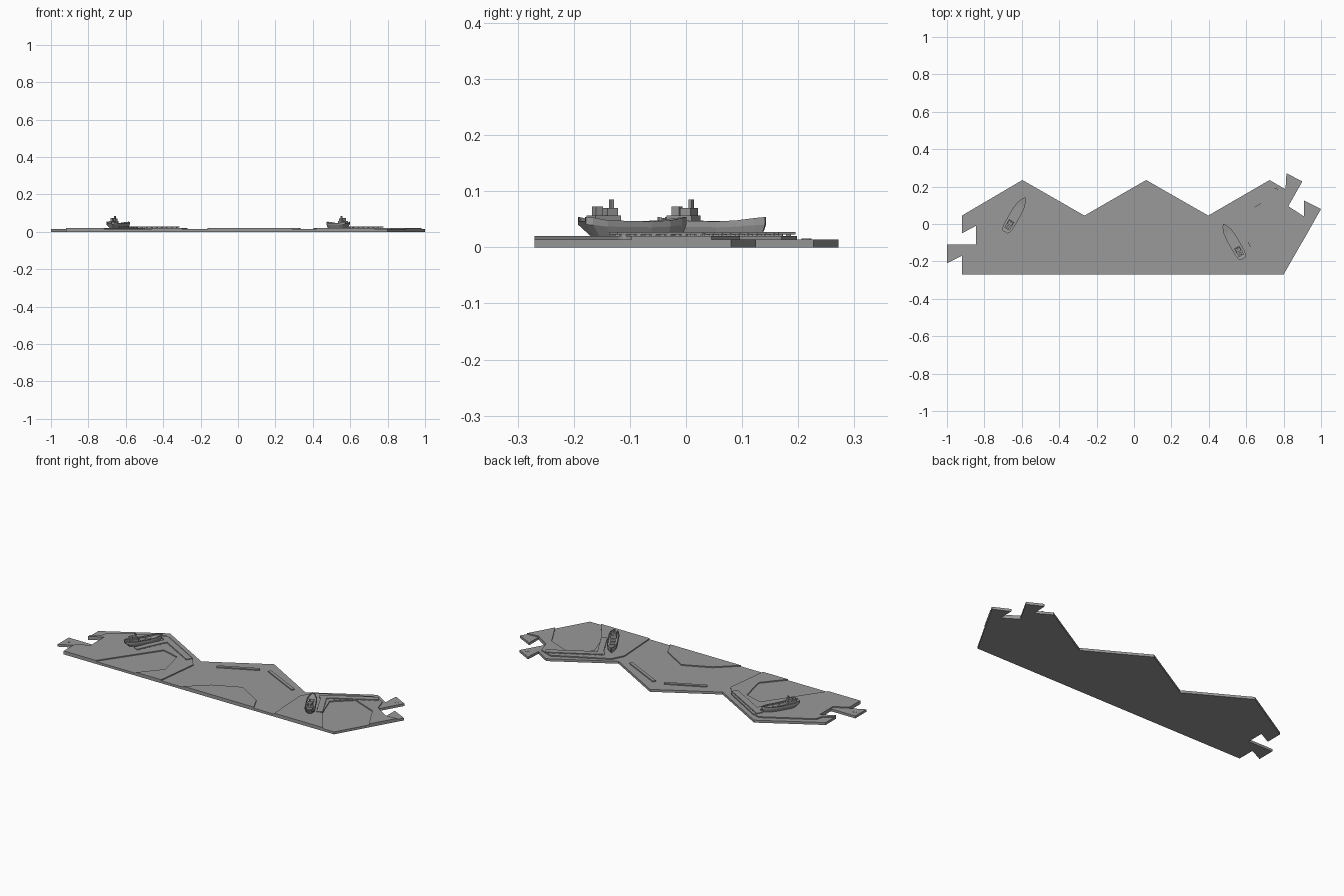
import bpy, bmesh, math
from mathutils import Vector, Matrix

if "Cube" in bpy.data.objects:
    bpy.data.objects.remove(bpy.data.objects["Cube"])

grey = bpy.data.materials.new("plain_grey")
grey.use_nodes = True
COLOUR = (0.32, 0.32, 0.32, 1)
grey.diffuse_color = COLOUR
grey.node_tree.nodes["Principled BSDF"].inputs["Base Color"].default_value = COLOUR

WATER, LAND, QUAY = 0.014, 0.02, 0.027


def finish(name, bm, matrix=None):
    bmesh.ops.recalc_face_normals(bm, faces=bm.faces)
    mesh = bpy.data.meshes.new(name)
    bm.to_mesh(mesh)
    bm.free()
    mesh.materials.append(grey)
    ob = bpy.data.objects.new(name, mesh)
    bpy.context.scene.collection.objects.link(ob)
    if matrix:
        ob.matrix_world = matrix
    return ob


def slab(name, outline, low, high):
    """Flat plate with the given outline."""
    bm = bmesh.new()
    face = bm.faces.new([bm.verts.new((x, y, low)) for x, y in outline])
    ext = bmesh.ops.extrude_face_region(bm, geom=[face])
    verts = [v for v in ext["geom"] if isinstance(v, bmesh.types.BMVert)]
    bmesh.ops.translate(bm, verts=verts, vec=(0, 0, high - low))
    return finish(name, bm)


def strip(name, a, b, width, low, high):
    """Straight bar between two points."""
    a, b = Vector(a), Vector(b)
    side = (b - a).normalized().orthogonal() * width / 2
    return slab(name, [a + side, b + side, b - side, a - side], low, high)


def box(bm, centre, size):
    m = Matrix.Translation(centre) @ Matrix.Diagonal((*size, 1))
    bmesh.ops.create_cube(bm, size=1, matrix=m)


# Base plate with zigzag coast and locking tabs
left_tab = [(-.92, -.17), (-1, -.21), (-1, -.11), (-.845, -.11), (-.845, -.01), (-.92, -.05)]
right_tab = [(.81, .185), (.815, .272), (.9, .227), (.825, .095), (.91, .04), (.91, .125), (1, .08)]
coast = [(-.92, .045), (-.597, .235), (-.265, .045), (.065, .235), (.397, .045), (.725, .235)]
slab("base_plate", [(.8, -.27), (-.92, -.27)] + left_tab + coast + right_tab, 0, WATER)

# Raised ground, with an open basin cut in each side
slab("left_ground", [
    (-.3, -.27), (-.46, -.27), (-.357, -.15), (-.395, .01), (-.5, .04), (-.716, -.27),
    (-.92, -.27), (-.92, -.17), (-.845, -.13), (-.845, -.01), (-.92, -.05), (-.92, -.03),
    (-.87, 0), (-.86, .045), (-.6, .195), (-.55, .18), (-.32, .045), (-.27, -.02)],
    WATER, LAND)
slab("right_ground", [
    (.42, -.27), (.73, -.27), (.62, -.12), (.57, .02), (.67, .11), (.82, .05),
    (.9, -.097), (.98, .045), (.91, .04), (.825, .095), (.8, .17), (.725, .198),
    (.47, .065), (.44, .05), (.405, -.02)], WATER, LAND)
slab("front_ground", [(-.16, -.27), (-.05, -.17), (.1, -.1), (.25, -.19), (.29, -.27)],
     WATER, LAND)

# Low ridges behind the middle coast
strip("left_ridge", (-.16, .035), (.045, .135), .018, WATER, LAND)
strip("right_ridge", (.1, .145), (.33, .03), .018, WATER, LAND)


# Quays and piers on short posts
def pier(name, a, b, width):
    strip(name + "_deck", a, b, width, .023, QUAY)
    a, b = Vector(a), Vector(b)
    count = max(2, int((b - a).length / .03))
    side = (b - a).normalized().orthogonal() * width * .36
    bm = bmesh.new()
    for i in range(count):
        p = a.lerp(b, (i + .5) / count)
        for s in (-1, 1):
            q = p + side * s
            box(bm, (q.x, q.y, .0195), (.009, .009, .011))
    finish(name + "_posts", bm)


pier("left_quay", (-.585, .165), (-.32, .015), .034)
pier("left_pier", (-.545, .13), (-.625, -.04), .032)
pier("right_quay", (.5, .025), (.77, .18), .034)
pier("right_pier", (.525, .03), (.61, -.13), .032)

# Hull sections: position, half width, deck height, keel width factor, keel shift
SECTIONS = [
    (-.108, .014, .034, .5, .022), (-.098, .023, .033, .6, .018),
    (-.07, .028, .028, .8, .006), (.02, .028, .026, .85, 0),
    (.06, .024, .028, .8, 0), (.09, .013, .032, .6, -.004), (.106, .002, .034, .5, -.008)]


def ship(name, centre, heading):
    place = Matrix.Translation((*centre, LAND)) @ Matrix.Rotation(heading, 4, "Z")
    # Lofted hull with a bulwark around the sunken deck
    bm = bmesh.new()
    rings = []
    for x, w, h, k, shift in SECTIONS:
        deck = h - .007
        points = [(x + shift, -w * k, 0), (x, -w, h * .6), (x, -w, h), (x, -w * .82, h),
                  (x, -w * .82, deck), (x, w * .82, deck), (x, w * .82, h), (x, w, h),
                  (x, w, h * .6), (x + shift, w * k, 0)]
        rings.append([bm.verts.new(p) for p in points])
    for r, s in zip(rings, rings[1:]):
        for i in range(len(r)):
            j = (i + 1) % len(r)
            bm.faces.new((r[i], r[j], s[j], s[i]))
    bm.faces.new(rings[0])
    bm.faces.new(rings[-1])
    finish(name + "_hull", bm, place)
    # Stern deckhouse, bridge, funnel and mast
    bm = bmesh.new()
    box(bm, (-.063, 0, .028), (.052, .032, .018))
    box(bm, (-.052, 0, .043), (.022, .026, .014))
    box(bm, (-.076, 0, .044), (.015, .014, .018))
    box(bm, (-.047, 0, .056), (.006, .008, .018))
    finish(name + "_deckhouse", bm, place)
    # Cargo hatches
    bm = bmesh.new()
    for x in (-.01, .028):
        box(bm, (x, 0, .021), (.028, .026, .006))
    finish(name + "_hatches", bm, place)


ship("left_ship", (-.635, .05), math.radians(60))
ship("right_ship", (.53, -.092), math.radians(120))

# Small studs on the locking tabs
for name, x, y in (("left_stud", -.97, -.15), ("right_stud", .86, .215)):
    bm = bmesh.new()
    bmesh.ops.create_cone(bm, cap_ends=True, segments=12, radius1=.009, radius2=.009,
                          depth=.003, matrix=Matrix.Translation((x, y, WATER)))
    finish(name, bm)
